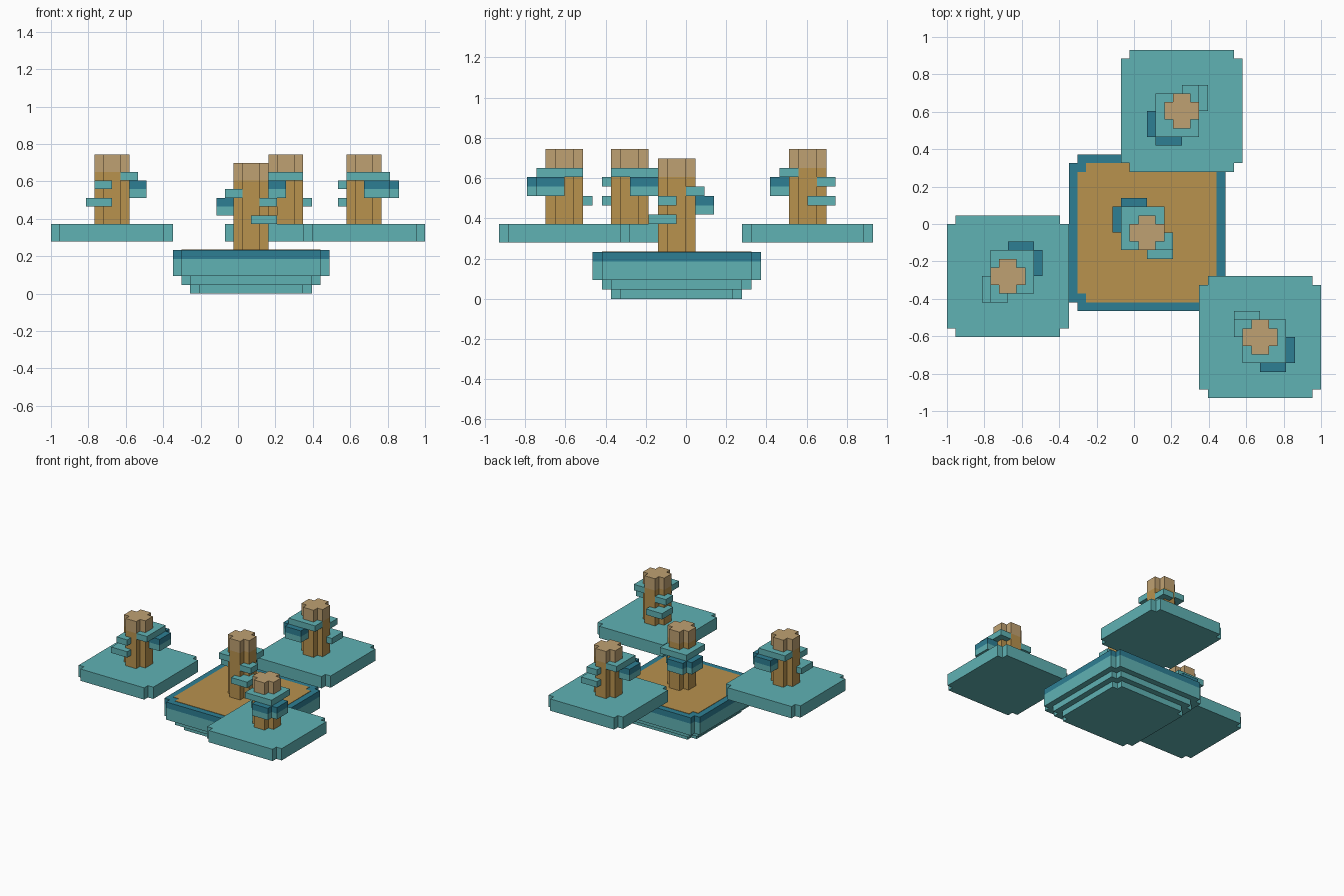
import bpy
import math

if "Cube" in bpy.data.objects:
    bpy.data.objects.remove(bpy.data.objects["Cube"])

U = 2 / 43  # grid unit


def material(name, rgb):
    m = bpy.data.materials.new(name)
    m.diffuse_color = (*rgb, 1)
    m.use_nodes = True
    m.node_tree.nodes["Principled BSDF"].inputs["Base Color"].default_value = m.diffuse_color
    return m


TEAL = material("teal", (0.115, 0.445, 0.456))
BLUE = material("deep_blue", (0.027, 0.212, 0.296))
BROWN = material("brown", (0.479, 0.287, 0.076))
TAN = material("light_tan", (0.521, 0.356, 0.168))


def prism(name, outline, z0, z1, mat, centre, quarter=0):
    """Extrude a grid outline, turned by quarter turns around a grid centre."""
    c, s = round(math.cos(quarter * math.pi / 2)), round(math.sin(quarter * math.pi / 2))
    pts = [((centre[0] + c * x - s * y - 21.5) * U,
            (centre[1] + s * x + c * y - 20) * U) for x, y in outline]
    n = len(pts)
    verts = [(x, y, z * U) for z in (z0, z1) for x, y in pts]
    faces = [tuple(reversed(range(n))), tuple(range(n, 2 * n))]
    faces += [(i, (i + 1) % n, n + (i + 1) % n, n + i) for i in range(n)]
    mesh = bpy.data.meshes.new(name)
    mesh.from_pydata(verts, [], faces)
    mesh.materials.append(mat)
    ob = bpy.data.objects.new(name, mesh)
    bpy.context.collection.objects.link(ob)
    return ob


def notched(h):
    """Square of half-size h with one-unit notches in its corners."""
    k = h - 1
    return [(-k, -h), (k, -h), (k, -k), (h, -k), (h, k), (k, k),
            (k, h), (-k, h), (-k, k), (-h, k), (-h, -k), (-k, -k)]


def rect(x0, x1, y0, y1):
    return [(x0, y0), (x1, y0), (x1, y1), (x0, y1)]


# Outlines of the growths around a trunk
BOWL = [(-4, 0), (0, 0), (0, 4), (-3, 4), (-3, 3), (-4, 3)]
COLLAR = [(-3, -2), (-1, -2), (-1, 1), (2, 1), (2, 3), (-3, 3)]
SMALL_LEDGE = rect(1, 3, -2, 0)
LARGE_LEDGE = rect(0, 3, -3, 0)


def tower(label, centre, z0, z1, p, quarter):
    def part(name, outline, a, b, mat):
        prism(label + "_" + name, outline, a, b, mat, centre, quarter)
    part("trunk", notched(2), z0, z1 - 2, BROWN)
    part("trunk_top", notched(2), z1 - 2, z1, TAN)
    part("collar", COLLAR, p, p + 1, TEAL)
    part("bowl_rim", BOWL, p - 1, p, BLUE)
    part("bowl_base", BOWL, p - 2, p - 1, TEAL)
    part("small_ledge", SMALL_LEDGE, p - 1, p, TEAL)
    part("large_ledge", LARGE_LEDGE, p - 3, p - 2, TEAL)


# Stepped central base with blue rim and brown floor
BASE = (23, 19)
for i, (h, z0, z1, mat) in enumerate([(7, 0, 1, TEAL), (8, 1, 2, TEAL),
                                      (9, 2, 4, TEAL), (9, 4, 5, BLUE)]):
    prism(f"base_layer_{i + 1}", notched(h), z0, z1, mat, BASE)
prism("base_floor", notched(8), 4.95, 5.06, BROWN, BASE)
tower("centre", BASE, 5, 15, 11, 0)

# Three raised platforms, each with a turned tower
for label, centre, quarter in [("left", (7, 14), -1), ("back", (27, 33), 1),
                               ("right", (36, 7), 2)]:
    prism(label + "_platform", notched(7), 6, 8, TEAL, centre)
    tower(label, centre, 8, 16, 13, quarter)
